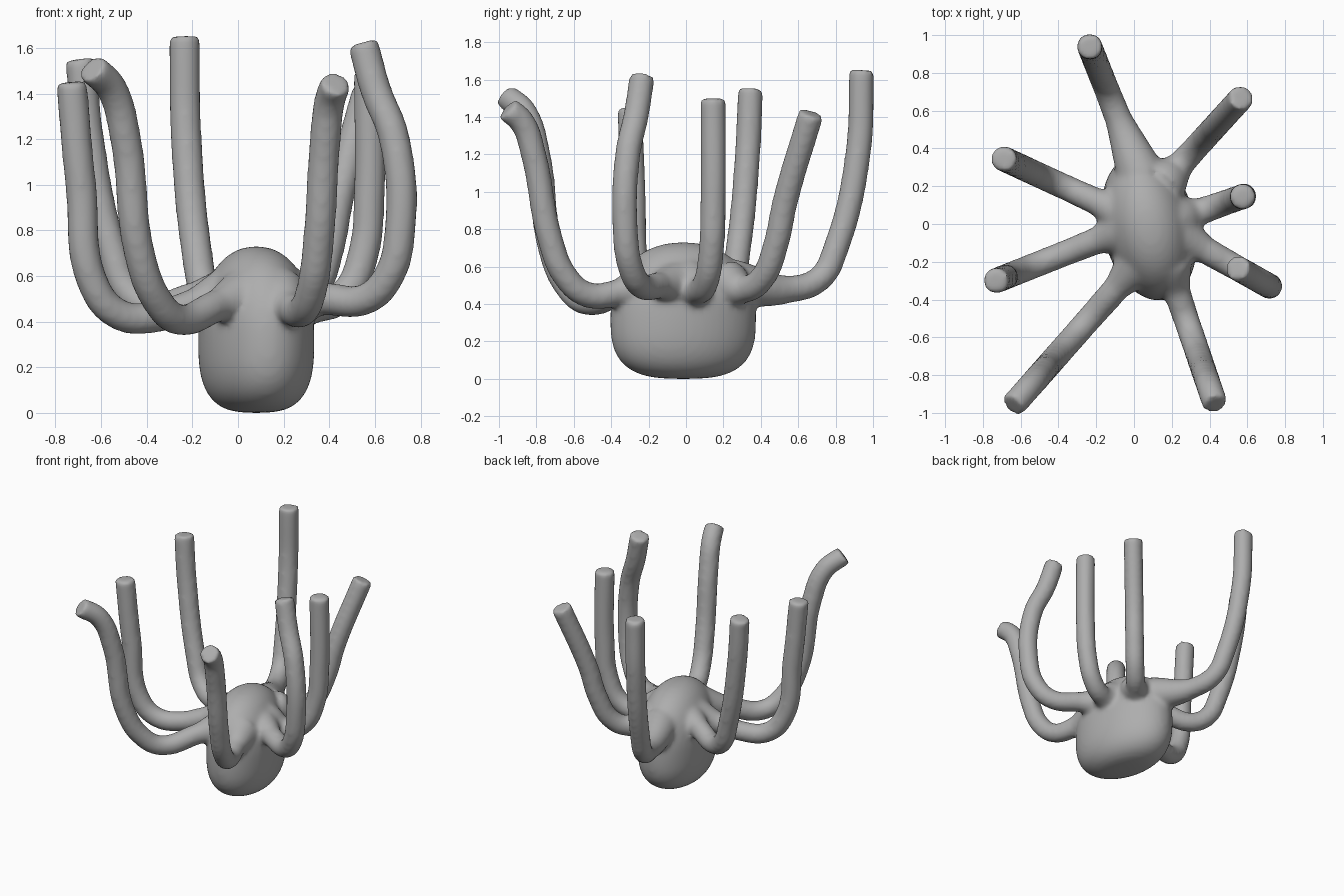
import bpy, bmesh, math
from mathutils import Vector

if "Cube" in bpy.data.objects:
    bpy.data.objects.remove(bpy.data.objects["Cube"])

grey = bpy.data.materials.new("clay grey")
grey.diffuse_color = (0.42, 0.42, 0.42, 1)
grey.use_nodes = True
grey.node_tree.nodes["Principled BSDF"].inputs["Base Color"].default_value = grey.diffuse_color


def make_body(sides=48, layers=24):
    """Rounded oval trunk, boxier below and domed above, skewed in plan."""
    bm = bmesh.new()
    rings = []
    for k in range(layers + 1):
        u = math.sin(math.radians(-87 + 174 * k / layers))
        p, height = (3, .33) if u < 0 else (2.2, .4)
        s = (1 - abs(u) ** p) ** (1 / p)
        ring = []
        for i in range(sides):
            a = 2 * math.pi * i / sides
            y = .39 * s * math.sin(a)
            ring.append(bm.verts.new((.08 + .25 * s * math.cos(a) - .13 * y, y - .015, .33 + height * u)))
        rings.append(ring)
    for lo, hi in zip(rings, rings[1:]):
        for i in range(sides):
            j = (i + 1) % sides
            bm.faces.new((lo[i], lo[j], hi[j], hi[i]))
    bm.faces.new(rings[0][::-1])
    bm.faces.new(rings[-1])
    mesh = bpy.data.meshes.new("body")
    bm.to_mesh(mesh)
    bm.free()
    mesh.materials.append(grey)
    ob = bpy.data.objects.new("body_with_tentacles", mesh)
    bpy.context.collection.objects.link(ob)
    return ob


def make_tentacle(name, root, tip, bend):
    """Tube in the upright plane from root to tip; bend holds (reach, height)."""
    root, tip = Vector(root), Vector(tip)
    cu = bpy.data.curves.new(name, "CURVE")
    cu.dimensions = "3D"
    cu.bevel_depth = .069
    cu.bevel_resolution = 6
    cu.resolution_u = 8
    cu.use_fill_caps = True
    path = [(0, .51)] + bend
    sp = cu.splines.new("BEZIER")
    sp.bezier_points.add(len(path) - 1)
    for k, (bp, (reach, z)) in enumerate(zip(sp.bezier_points, path)):
        bp.co = (*root.lerp(tip, reach), z)
        bp.handle_left_type = bp.handle_right_type = "AUTO"
        bp.radius = 1.9 if k == 0 else 1.05 if k == 1 else 1
    ob = bpy.data.objects.new(name, cu)
    bpy.context.collection.objects.link(ob)
    return ob


body = make_body()
tentacles = [
    make_tentacle("back_tentacle", (.04, .25), (-.235, .94),
                  [(.45, .48), (.68, .54), (.80, .70), (.97, 1.2), (1, 1.65)]),
    make_tentacle("back_right_tentacle", (.16, .22), (.57, .67),
                  [(.22, .48), (.42, .54), (.58, .72), (.69, .95), (1, 1.42)]),
    make_tentacle("right_tentacle", (.22, .02), (.575, .145),
                  [(.39, .47), (.70, .52), (.93, .70), (1, .95), (1, 1.5)]),
    make_tentacle("right_front_tentacle", (.22, -.05), (.71, -.325),
                  [(.33, .50), (.70, .50), (.90, .60), (1, .80), (.95, 1.2), (.78, 1.42), (.67, 1.62)]),
    make_tentacle("front_right_tentacle", (.18, -.22), (.43, -.955),
                  [(.20, .46), (.42, .45), (.58, .55), (.69, .75), (.81, 1.2), (.89, 1.37), (1, 1.445)]),
    make_tentacle("front_left_tentacle", (.03, -.20), (-.64, -.96),
                  [(.18, .47), (.44, .41), (.58, .50), (.69, .70), (.78, 1.2), (.87, 1.42), (1, 1.51)]),
    make_tentacle("left_front_tentacle", (-.05, -.03), (-.73, -.30),
                  [(.22, .47), (.46, .42), (.69, .43), (.85, .55), (.94, 1.0), (1, 1.45)]),
    make_tentacle("left_back_tentacle", (-.05, .05), (-.69, .345),
                  [(.23, .50), (.48, .46), (.66, .52), (.78, .70), (.945, 1.2), (1, 1.55)]),
]

# Turn the tubes into meshes and merge them with the body
bpy.ops.object.select_all(action="DESELECT")
for ob in tentacles:
    ob.select_set(True)
bpy.context.view_layer.objects.active = tentacles[0]
bpy.ops.object.convert(target="MESH")
for ob in tentacles:
    ob.data.materials.clear()
    ob.data.materials.append(grey)
    ob.select_set(True)
body.select_set(True)
bpy.context.view_layer.objects.active = body
bpy.ops.object.join()

# Fuse into one skin and soften the joints
fuse = body.modifiers.new("fuse", "REMESH")
fuse.mode = "VOXEL"
fuse.voxel_size = .016
fuse.use_smooth_shade = True
soften = body.modifiers.new("soften", "SMOOTH")
soften.factor = .5
soften.iterations = 10
